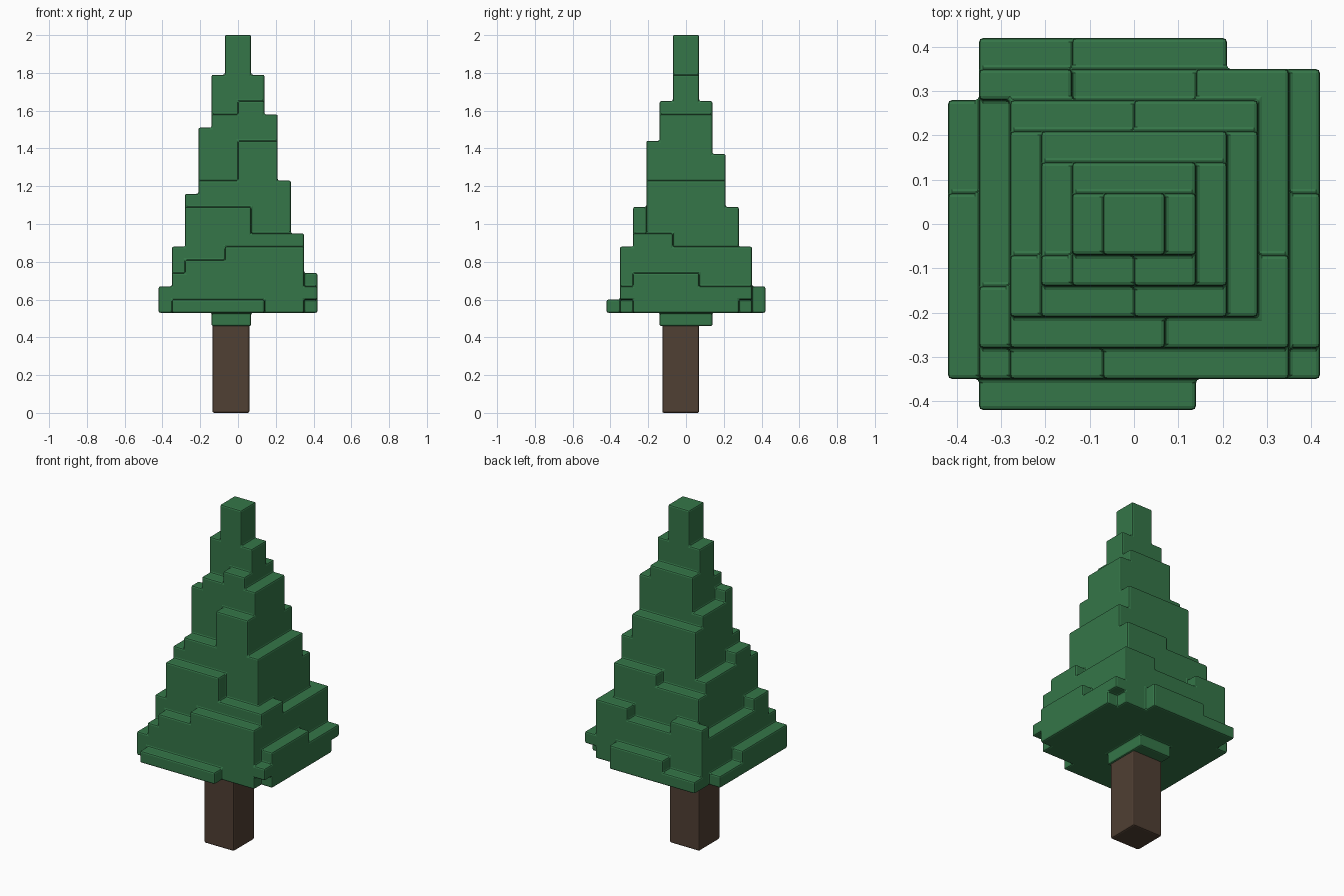
import bpy, bmesh
from itertools import product

if "Cube" in bpy.data.objects:
    bpy.data.objects.remove(bpy.data.objects["Cube"])

U, Z0 = 0.07, 0.46   # block size, bottom of foliage


def finish(name, bm, color):
    me = bpy.data.meshes.new(name)
    bm.to_mesh(me)
    bm.free()
    mat = bpy.data.materials.new(name + "_colour")
    mat.diffuse_color = color
    mat.use_nodes = True
    mat.node_tree.nodes["Principled BSDF"].inputs["Base Color"].default_value = mat.diffuse_color
    me.materials.append(mat)
    ob = bpy.data.objects.new(name, me)
    bpy.context.collection.objects.link(ob)
    b = ob.modifiers.new("rounded_edges", 'BEVEL')
    b.width, b.segments = 0.009, 2
    b.limit_method = 'ANGLE'
    return ob


cells = set()


def fill(xs, ys, zs):
    cells.update(product(range(*xs), range(*ys), range(*zs)))


def tier(axis, sign, n, split, low, high, ends):
    """One step n blocks out on one side, its top changing height at split."""
    out = (0, n) if sign > 0 else (-n, 0)
    for span, top in (((ends[0], split), low), ((split, ends[1]), high)):
        if axis == 'y':
            fill(span, out, (1, top))
        else:
            fill(out, span, (1, top))


# Each side: (split, top before, top after) for steps 2..6 outwards
sides = {
    ('y', -1): "0 16 17, 0 11 14, 1 9 7, -1 5 6, 2 2 0",
    ('y', 1): "0 17 17, 0 13 13, 0 8 9, 2 5 6, -2 2 3",
    ('x', 1): "0 19 19, 0 16 16, 0 11 11, -1 7 6, 1 4 3",
    ('x', -1): "0 19 19, -1 15 14, -1 10 9, -2 6 5, 1 3 2",
}
outer_ends = {('y', -1): (-5, 2), ('y', 1): (-5, 3),
              ('x', 1): (-4, 4), ('x', -1): (-5, 4)}
for key, steps in sides.items():
    for n, step in enumerate(steps.split(","), 2):
        w = n if key[0] == 'y' else n - 1
        ends = outer_ends[key] if n == 6 else (-w, w)
        tier(*key, n, *map(int, step.split()), ends)

# Top spike, collar over the trunk, odd corner blocks
fill((-1, 1), (-1, 1), (1, 22))
fill((-2, 1), (-2, 2), (0, 1))
fill((-5, -2), (4, 5), (1, 6))
for y in (-5, 4):
    cells.add((5, y, 2))
cells.discard((-5, -5, 4))

# Outer skin of the filled blocks, merged into large flat faces
bm = bmesh.new()
verts = {}


def vert(p):
    if p not in verts:
        verts[p] = bm.verts.new((p[0] * U, p[1] * U, Z0 + p[2] * U))
    return verts[p]


for c in sorted(cells):
    for axis, side in product(range(3), (0, 1)):
        n = list(c)
        n[axis] += 2 * side - 1
        if tuple(n) in cells:
            continue
        quad = []
        for da, db in ((0, 0), (1, 0), (1, 1), (0, 1)):
            p = list(c)
            p[axis] += side
            p[(axis + 1) % 3] += da
            p[(axis + 2) % 3] += db
            quad.append(vert(tuple(p)))
        bm.faces.new(quad if side else quad[::-1])
bmesh.ops.dissolve_limit(bm, angle_limit=0.02, verts=bm.verts[:], edges=bm.edges[:])
finish("foliage", bm, (0.035, 0.18, 0.065, 1))

# Trunk
bm = bmesh.new()
bmesh.ops.create_cube(bm, size=1)
bmesh.ops.scale(bm, vec=(0.195, 0.195, 0.47), verts=bm.verts)
bmesh.ops.translate(bm, vec=(-0.0375, -0.028, 0.235), verts=bm.verts)
finish("trunk", bm, (0.08, 0.05, 0.033, 1))
